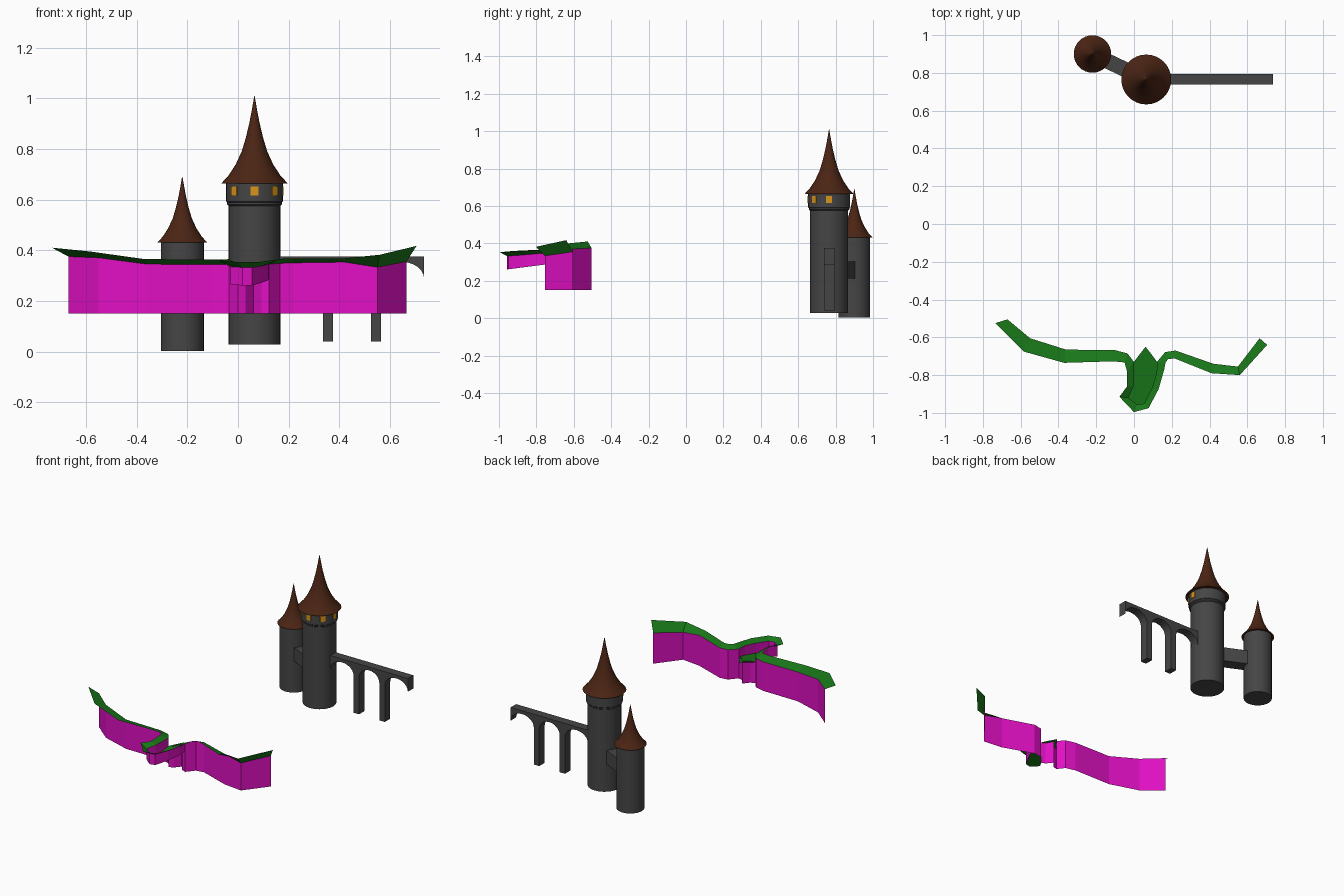
import bpy, bmesh, math
from mathutils import Vector

if "Cube" in bpy.data.objects:
    bpy.data.objects.remove(bpy.data.objects["Cube"])


def material(name, rgb):
    m = bpy.data.materials.new(name)
    m.diffuse_color = (*rgb, 1)
    m.use_nodes = True
    m.node_tree.nodes["Principled BSDF"].inputs["Base Color"].default_value = m.diffuse_color
    return m


STONE = material("dark_stone", (0.06, 0.06, 0.06))
ROOF = material("brown_roof", (0.07, 0.018, 0.007))
LIGHT = material("window_light", (0.7, 0.3, 0.01))
CLIFF = material("cliff_magenta", (0.75, 0.005, 0.55))
GRASS = material("grass", (0.01, 0.19, 0.01))


def mesh_object(name, verts, faces, mat, smooth=False):
    me = bpy.data.meshes.new(name)
    me.from_pydata(verts, [], faces)
    me.materials.append(mat)
    ob = bpy.data.objects.new(name, me)
    bpy.context.collection.objects.link(ob)
    if smooth:
        bpy.ops.object.select_all(action='DESELECT')
        ob.select_set(True)
        bpy.context.view_layer.objects.active = ob
        bpy.ops.object.shade_smooth_by_angle(angle=math.radians(35))
    return ob


def lathe(name, centre, profile, mat, n=32):
    """Revolve (radius, z) pairs round a vertical axis, capping both ends."""
    cx, cy = centre
    verts = [(cx + r * math.cos(2 * math.pi * i / n), cy + r * math.sin(2 * math.pi * i / n), z)
             for r, z in profile for i in range(n)]
    faces = [(k * n + i, k * n + (i + 1) % n, (k + 1) * n + (i + 1) % n, (k + 1) * n + i)
             for k in range(len(profile) - 1) for i in range(n)]
    faces.append(tuple(reversed(range(n))))
    faces.append(tuple(range(len(verts) - n, len(verts))))
    return mesh_object(name, verts, faces, mat, True)


def box(name, centre, size, angle, mat):
    ca, sa = math.cos(angle), math.sin(angle)
    verts = []
    for z in (-.5, .5):
        for x, y in ((-.5, -.5), (.5, -.5), (.5, .5), (-.5, .5)):
            px, py = x * size[0], y * size[1]
            verts.append((centre[0] + px * ca - py * sa, centre[1] + px * sa + py * ca,
                          centre[2] + z * size[2]))
    faces = [(3, 2, 1, 0), (4, 5, 6, 7)] + [(i, (i + 1) % 4, (i + 1) % 4 + 4, i + 4) for i in range(4)]
    return mesh_object(name, verts, faces, mat)


# Towers with concave pointed roofs
BIG, SMALL = (0.065, 0.765), (-0.22, 0.90)
ROOF_CURVE = [(1, 0), (.78, .09), (.56, .22), (.38, .37), (.255, .53), (.15, .70), (.075, .85), (.008, 1)]


def roof(name, centre, r, z0, z1):
    lathe(name, centre, [(r * a, z0 + (z1 - z0) * t) for a, t in ROOF_CURVE], ROOF)


lathe("big_tower", BIG, [(.102, .028), (.102, .575), (.108, .58), (.108, .588),
                         (.112, .592), (.112, .665)], STONE)
roof("big_tower_roof", BIG, .132, .663, 1.008)
lathe("small_tower", SMALL, [(.085, .003), (.085, .432)], STONE)
roof("small_tower_roof", SMALL, .099, .43, .69)

# Lit windows on the front and right of the big tower
for i, deg in enumerate((-135, -90, -45, 0)):
    a = math.radians(deg)
    box(f"window_{i + 1}", (BIG[0] + .108 * math.cos(a), BIG[1] + .108 * math.sin(a), .634),
        (.014, .031, .037), a, LIGHT)

# Covered passage between the towers
d = Vector(BIG) - Vector(SMALL)
mid = (Vector(BIG) + Vector(SMALL)) / 2
box("tower_passage", (mid.x, mid.y, .258), (d.length - .1, .08, .092), math.atan2(d.y, d.x), STONE)

# Arched bridge: side profile extruded across its width
profile = [(.735, .375), (.13, .375), (.13, .285)]
for x0, x1 in ((.165, .335), (.375, .525), (.565, .735)):
    if x0 > .2:
        profile.append((x0, .04))
    for i in range(13):
        a = math.pi * (1 - i / 12)
        profile.append(((x0 + x1) / 2 + (x1 - x0) / 2 * math.cos(a), .287 + .066 * math.sin(a)))
    if x1 < .7:
        profile.append((x1, .04))
n = len(profile)
verts = [(x, y, z) for y in (.738, .795) for x, z in profile]
faces = [tuple(range(n)), tuple(reversed(range(n, 2 * n)))]
faces += [(i, i + n, (i + 1) % n + n, (i + 1) % n) for i in range(n)]
mesh_object("arched_bridge", verts, faces, STONE)

# Cliff rim stations: inner edge (x, y, z) then raised outer edge (x, y, z)
RIM = [
    (-.67, -.505, .375, -.735, -.525, .41), (-.55, -.605, .37, -.585, -.675, .395),
    (-.36, -.665, .345, -.37, -.735, .365), (-.10, -.668, .343, -.11, -.727, .363),
    (-.035, -.685, .343, -.05, -.733, .363),
    (0, -.73, .345, -.037, -.78, .365), (0, -.80, .345, -.037, -.82, .365),
    (-.003, -.86, .345, -.037, -.86, .362), (-.03, -.92, .335, -.077, -.915, .36),
    (.018, -.957, .332, 0, -.996, .353), (.055, -.95, .332, .077, -.975, .353),
    (.095, -.87, .338, .13, -.875, .36), (.12, -.79, .345, .16, -.77, .363),
    (.122, -.73, .345, .167, -.733, .365),
    (.165, -.678, .348, .18, -.715, .367), (.22, -.67, .35, .215, -.712, .367),
    (.42, -.74, .353, .41, -.79, .367), (.55, -.755, .333, .56, -.80, .382),
    (.665, -.605, .355, .705, -.64, .417),
]
GULLY = range(5, 14)


def floor_z(y):
    return .26 + (y + .96) * .13


def strip(name, rows_a, rows_b, mat):
    n = len(rows_a)
    return mesh_object(name, rows_a + rows_b, [(i, i + 1, i + 1 + n, i + n) for i in range(n - 1)], mat)


inner = [Vector(r[:3]) for r in RIM]
strip("grass_rim", inner, [Vector(r[3:]) for r in RIM], GRASS)


def wall(name, top, bottoms):
    strip(name, [Vector((p.x, p.y, b)) for p, b in zip(top, bottoms)], top, CLIFF)


# Tall cliffs either side, low walls round the gully
wall("left_cliff", inner[:6], [.15] * 6)
wall("right_cliff", inner[13:], [.15] * 6)
gully = [inner[i] for i in GULLY]
wall("gully_wall", gully, [floor_z(p.y) for p in gully])

# Sloping gully floor ending in a pointed lip, with the cliff below it
lip = [Vector((x, y, floor_z(y))) for x, y in
       ((.122, -.73), (.093, -.69), (.061, -.65), (.03, -.69), (0, -.73))]
ground = [Vector((p.x, p.y, floor_z(p.y))) for p in gully] + lip[1:-1]
mesh_object("gully_floor", ground, [tuple(range(len(ground)))], GRASS)
below = [Vector((p.x, p.y - (.03 if 0 < i < 4 else 0), p.z)) for i, p in enumerate(lip)]
wall("lip_cliff", below, [.15] * 5)
